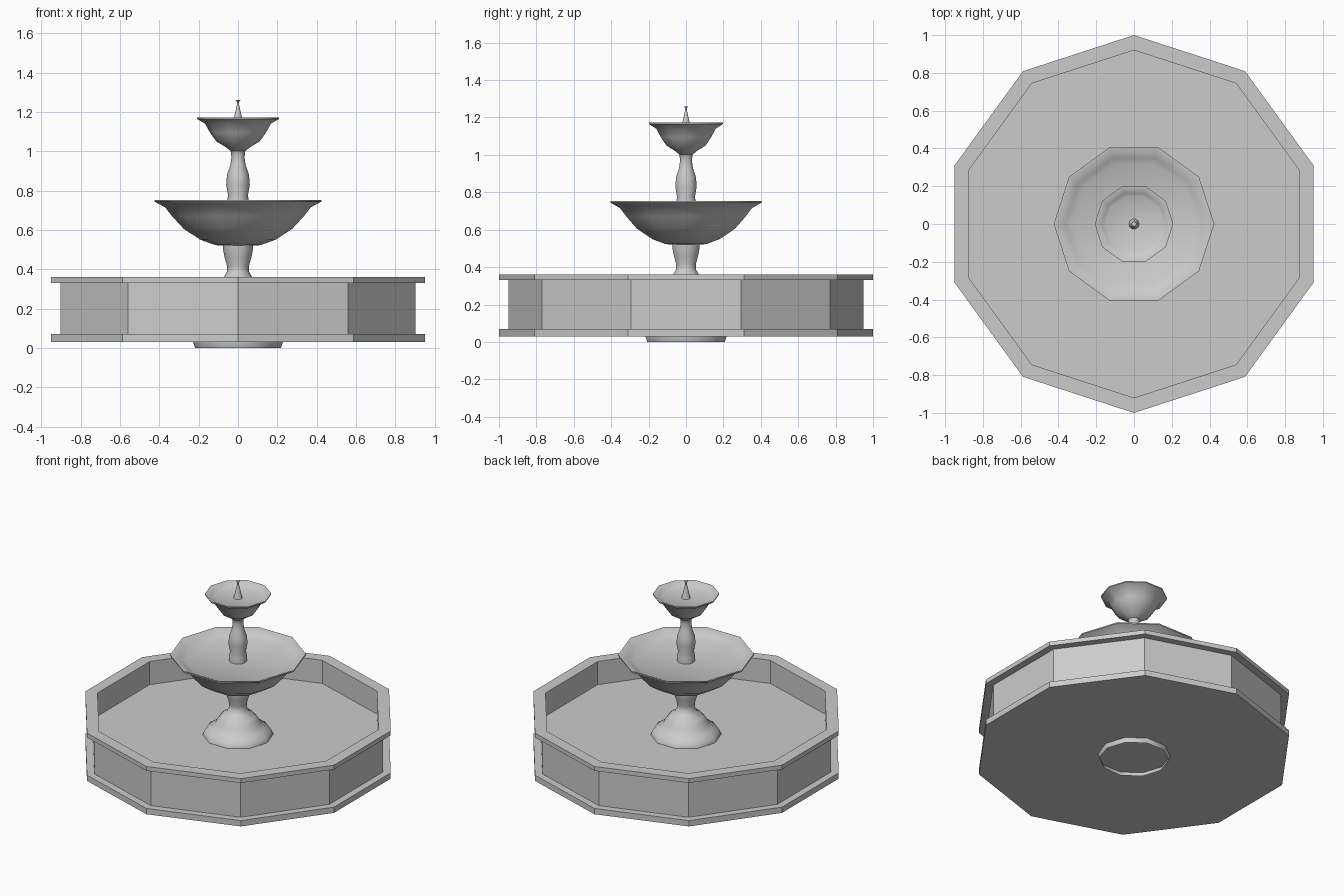
import bpy, math

old = bpy.data.objects.get("Cube")
if old:
    bpy.data.objects.remove(old, do_unlink=True)

SIDES = 10

stone = bpy.data.materials.new("grey_stone")
stone.use_nodes = True
GREY = (0.6, 0.6, 0.6, 1)
stone.diffuse_color = GREY
stone.node_tree.nodes["Principled BSDF"].inputs["Base Color"].default_value = GREY


def lathe(name, profile, turn=0.0, cap_start=False, cap_end=False, smooth=True):
    """Turn a (radius, height) profile into a ten-sided part."""
    verts, faces = [], []
    for r, z in profile:
        for i in range(SIDES):
            a = turn + math.tau * i / SIDES
            verts.append((r * math.cos(a), r * math.sin(a), z))
    for k in range(len(profile) - 1):
        for i in range(SIDES):
            j = (i + 1) % SIDES
            lo, hi = k * SIDES, (k + 1) * SIDES
            faces.append((lo + i, lo + j, hi + j, hi + i))
    if cap_start:
        faces.append(tuple(reversed(range(SIDES))))
    if cap_end:
        faces.append(tuple(range(len(verts) - SIDES, len(verts))))
    mesh = bpy.data.meshes.new(name)
    mesh.from_pydata(verts, [], faces)
    mesh.materials.append(stone)
    obj = bpy.data.objects.new(name, mesh)
    bpy.context.collection.objects.link(obj)
    if smooth:
        bpy.ops.object.select_all(action='DESELECT')
        obj.select_set(True)
        bpy.context.view_layer.objects.active = obj
        bpy.ops.object.shade_smooth_by_angle(angle=math.radians(50))
    return obj


# Pool: base ledge, wall, overhanging rim, inner wall and floor
lathe("pool_basin", [
    (1.0, 0.03), (1.0, 0.07), (0.95, 0.07), (0.95, 0.33), (1.0, 0.33),
    (1.0, 0.36), (0.92, 0.36), (0.92, 0.2)],
    turn=math.pi / 2, cap_start=True, cap_end=True, smooth=False)

# Pedestal: foot through the pool floor, bell and flared neck
lathe("pedestal", [
    (0.218, 0.0), (0.228, 0.03), (0.222, 0.2), (0.21, 0.23), (0.172, 0.255),
    (0.145, 0.28), (0.13, 0.31), (0.108, 0.335), (0.072, 0.36), (0.055, 0.39),
    (0.055, 0.415), (0.068, 0.46), (0.076, 0.5), (0.078, 0.53)])

# Large bowl with a shallow inside
lathe("large_bowl", [
    (0.07, 0.52), (0.115, 0.523), (0.19, 0.55), (0.275, 0.605), (0.335, 0.67),
    (0.37, 0.715), (0.425, 0.745), (0.425, 0.753), (0.415, 0.753),
    (0.365, 0.728), (0.33, 0.71)], cap_start=True, cap_end=True)

# Baluster between the bowls
lathe("upper_column", [
    (0.057, 0.7), (0.055, 0.75), (0.05, 0.775), (0.06, 0.83), (0.056, 0.88),
    (0.039, 0.93), (0.033, 0.97), (0.037, 1.0), (0.05, 1.02)])

# Small bowl
lathe("small_bowl", [
    (0.033, 0.998), (0.06, 1.02), (0.11, 1.05), (0.142, 1.095), (0.167, 1.14),
    (0.208, 1.165), (0.208, 1.172), (0.2, 1.172), (0.17, 1.153), (0.15, 1.143)],
    cap_start=True, cap_end=True)

# Water spout with a flared tip
lathe("spout", [
    (0.028, 1.14), (0.022, 1.165), (0.014, 1.2), (0.006, 1.235),
    (0.004, 1.25), (0.014, 1.26)], cap_end=True)
